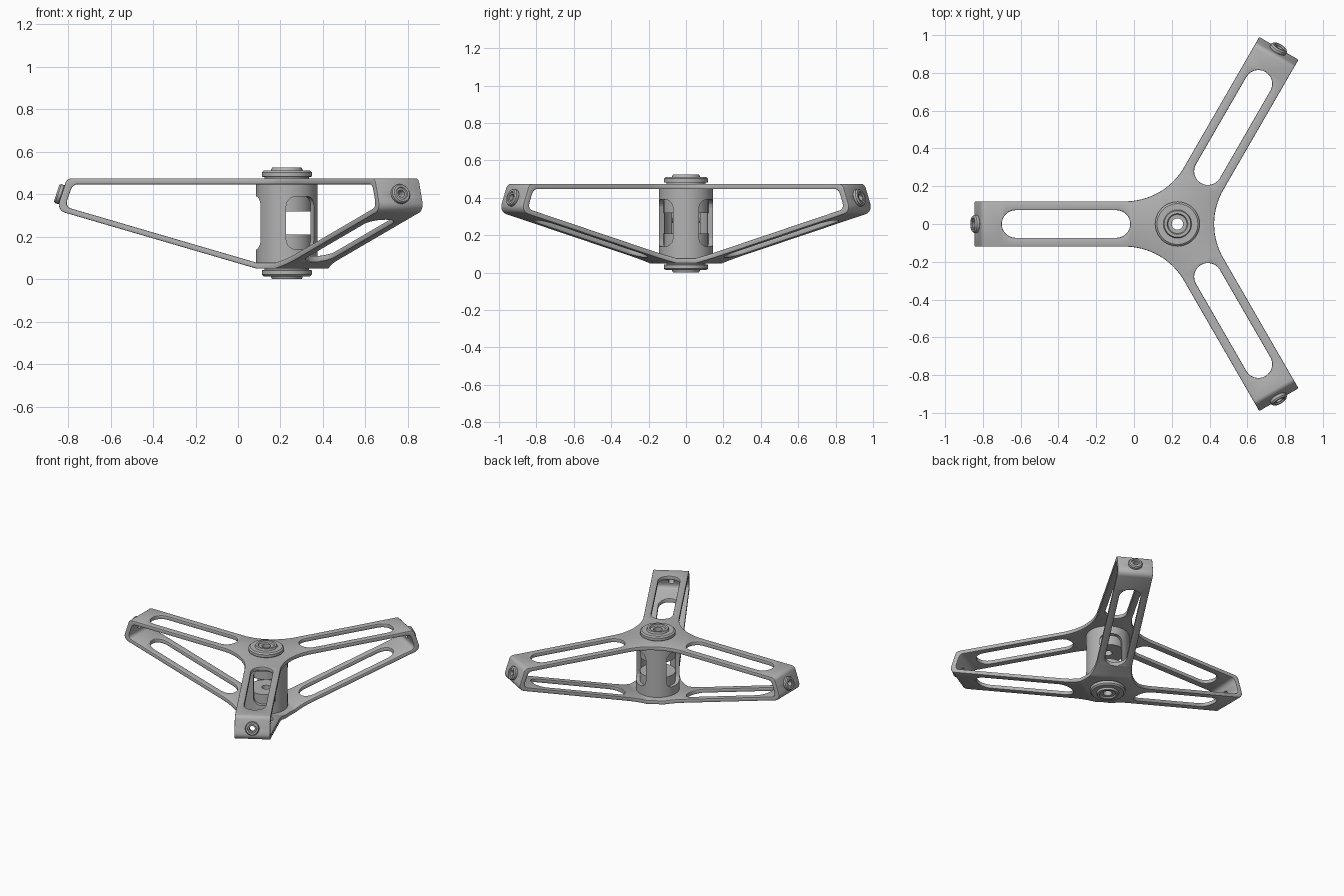
import bpy, bmesh, math
from mathutils import Vector, Matrix

if "Cube" in bpy.data.objects:
    bpy.data.objects.remove(bpy.data.objects["Cube"], do_unlink=True)

HUB = Matrix.Translation((0.23, 0, 0))
ARMS = [math.radians(a) for a in (180, 60, -60)]
HALF, FILLET = 0.12, 0.36                  # arm half width, web fillet between arms
FILLET_END = (HALF + FILLET) / math.tan(math.pi / 3)
SEAM_END = ((HALF + FILLET) / math.sin(math.pi / 3) - FILLET) / 2
SLOT_A, SLOT_B, SLOT_R = 0.25, 0.93, 0.073
BORE = 0.018

metal = bpy.data.materials.new("satin grey metal")
metal.use_nodes = True
metal.diffuse_color = (0.45, 0.45, 0.45, 1)
metal.node_tree.nodes["Principled BSDF"].inputs["Base Color"].default_value = (0.45, 0.45, 0.45, 1)


def make(name, bm):
    bmesh.ops.remove_doubles(bm, verts=bm.verts[:], dist=1e-5)
    bmesh.ops.recalc_face_normals(bm, faces=bm.faces[:])
    mesh = bpy.data.meshes.new(name)
    bm.to_mesh(mesh)
    bm.free()
    mesh.materials.append(metal)
    ob = bpy.data.objects.new(name, mesh)
    bpy.context.collection.objects.link(ob)
    return ob


def activate(ob):
    bpy.ops.object.select_all(action='DESELECT')
    ob.select_set(True)
    bpy.context.view_layer.objects.active = ob


def smooth(ob):
    activate(ob)
    bpy.ops.object.shade_smooth_by_angle(angle=math.radians(30))


def lathe(name, profile, matrix, steps=48):
    bm = bmesh.new()
    vs = [bm.verts.new((r, 0, z)) for r, z in profile]
    es = [bm.edges.new((vs[i - 1], vs[i])) for i in range(len(vs))]
    bmesh.ops.spin(bm, geom=vs + es, cent=(0, 0, 0), axis=(0, 0, 1),
                   angle=math.tau, steps=steps, use_merge=True)
    bmesh.ops.transform(bm, matrix=matrix, verts=bm.verts[:])
    ob = make(name, bm)
    smooth(ob)
    return ob


# plan shape of one arm: half width and slot half width along its length
def width(s):
    if s <= SEAM_END:
        return s * math.tan(math.pi / 3)
    if s < FILLET_END:
        return HALF + FILLET - math.sqrt(FILLET ** 2 - (FILLET_END - s) ** 2)
    return HALF


def slot(s):
    e = min(s - SLOT_A, SLOT_B - s, SLOT_R)
    return 0 if e <= 0 else math.sqrt(max(0, SLOT_R ** 2 - (SLOT_R - e) ** 2))


def underside(s):
    return max(0.05, 0.055 + 0.292 * (s - 0.16))


def round_corner(prev, c, nxt, r, n=6):
    a, b = (prev - c).normalized(), (nxt - c).normalized()
    half = a.angle(b) / 2
    centre = c + (a + b).normalized() * (r / math.sin(half))
    p, q = ((c + d * (r / math.tan(half)) - centre).normalized() for d in (a, b))
    return [centre + p.slerp(q, i / n) * r for i in range(n + 1)]


# side profile of one arm: top plate, rounded end wall with bore, sloping bottom plate
stations = {0.04, 0.143, 0.6}
for i in range(9):
    stations.add(SEAM_END + (FILLET_END - SEAM_END) * i / 8)
    e = SLOT_R * (1 - math.cos(math.pi / 2 * i / 8))
    stations |= {SLOT_A + e, SLOT_B - e}
stations = sorted(stations)


def rail(top, lift, a, b, ra, rb, bore_centre):
    a, b, bore_centre = Vector(a), Vector(b), Vector(bore_centre)
    path = [(s, top, slot(s)) for s in stations]
    path += [(p.x, p.y, 0) for p in round_corner(Vector((0.9, top)), a, b, ra)]
    d = (b - a).normalized()
    for i in range(13):
        t = math.pi * i / 12
        p = bore_centre - d * (BORE * math.cos(t))
        path.append((p.x, p.y, BORE * math.sin(t)))
    inner_end = Vector((0.9, underside(0.9) + lift))
    path += [(p.x, p.y, 0) for p in round_corner(a, b, inner_end, rb)]
    path += [(s, underside(s) + lift, slot(s)) for s in reversed(stations)]
    return path


WALL = Vector((1.061, 0.398))
NORMAL = Vector((0.949, 0.316))
outer = rail(0.475, 0, (1.035, 0.475), (1.085, underside(1.085)), 0.03, 0.04, WALL)
inner = rail(0.447, 0.028, (1.008, 0.447), (1.043, underside(1.043) + 0.028),
             0.035, 0.026, WALL - NORMAL * 0.034)

# three armed frame
bm = bmesh.new()
for ang in ARMS:
    m = HUB @ Matrix.Rotation(ang, 4, 'Z')
    for side in (-1, 1):
        rows = []
        for (s, z, h), (s2, z2, h2) in zip(outer, inner):
            rows.append([bm.verts.new(m @ Vector(p)) for p in (
                (s, side * h, z), (s, side * width(s), z),
                (s2, side * width(s2), z2), (s2, side * h2, z2))])
        for i in range(len(rows) - 1):
            p, q = rows[i], rows[i + 1]
            bm.faces.new((p[0], p[1], q[1], q[0]))
            bm.faces.new((p[2], p[3], q[3], q[2]))
            if min(outer[i][0], outer[i + 1][0]) > SEAM_END - 1e-6:
                bm.faces.new((p[1], p[2], q[2], q[1]))
            if max(outer[i][2], outer[i + 1][2]) > 1e-5:
                bm.faces.new((p[3], p[0], q[0], q[3]))
        for row in (rows[0], rows[-1]):
            bm.faces.new(row)
frame = make("three_arm_frame", bm)
bev = frame.modifiers.new("edge_round", 'BEVEL')
bev.width, bev.segments, bev.limit_method = 0.005, 2, 'ANGLE'
bev.angle_limit = math.radians(50)
bev.use_clamp_overlap = False
activate(frame)
bpy.ops.object.modifier_apply(modifier=bev.name)
smooth(frame)

# hub tube with one rounded window facing each arm
tube = lathe("hub_tube", [(0.118, 0.06), (0.145, 0.06), (0.145, 0.46), (0.118, 0.46)], HUB, 64)
lo, hi, hw = 0.14, 0.39, 0.075
corners = [Vector(c) for c in ((-hw, lo), (hw, lo), (hw, hi), (-hw, hi))]
outline = []
for i in range(4):
    outline += round_corner(corners[i - 1], corners[i], corners[(i + 1) % 4], 0.045)
for ang in ARMS:
    bm = bmesh.new()
    face = bm.faces.new([bm.verts.new((0.05, p.x, p.y)) for p in outline])
    ext = bmesh.ops.extrude_face_region(bm, geom=[face], use_keep_orig=True)
    bmesh.ops.translate(bm, vec=(0.2, 0, 0),
                        verts=[g for g in ext["geom"] if isinstance(g, bmesh.types.BMVert)])
    bmesh.ops.transform(bm, matrix=HUB @ Matrix.Rotation(ang, 4, 'Z'), verts=bm.verts[:])
    cutter = make("window_cutter", bm)
    cutter.hide_render = True
    cut = tube.modifiers.new("window", 'BOOLEAN')
    cut.operation, cut.solver, cut.object = 'DIFFERENCE', 'EXACT', cutter
    activate(tube)
    bpy.ops.object.modifier_apply(modifier=cut.name)
    bpy.data.objects.remove(cutter, do_unlink=True)
smooth(tube)

# bearings inside the tube, and stepped caps outside the plates
lathe("upper_bearing", [(0.03, 0.32), (0.119, 0.32), (0.119, 0.47), (0.03, 0.47)], HUB)
lathe("lower_bearing", [(0.03, 0.055), (0.119, 0.055), (0.119, 0.21), (0.03, 0.21)], HUB)
cap = [(0.03, -0.01), (0.105, -0.01), (0.105, 0.006), (0.118, 0.008), (0.118, 0.028),
       (0.108, 0.037), (0.075, 0.037), (0.07, 0.05), (0.055, 0.05), (0.05, 0.04), (0.03, 0.04)]
lathe("top_cap", cap, HUB @ Matrix.Translation((0, 0, 0.475)))
lathe("bottom_cap", cap, HUB @ Matrix.Translation((0, 0, 0.05)) @ Matrix.Rotation(math.pi, 4, 'X'))

# bored boss on each arm end
boss = [(BORE, -0.008), (0.04, -0.008), (0.047, 0.002), (0.047, 0.016), (0.041, 0.024),
        (0.03, 0.024), (0.027, 0.018), (BORE, 0.018)]
tilt = Vector((NORMAL.x, 0, NORMAL.y)).to_track_quat('Z', 'Y').to_matrix().to_4x4()
for i, ang in enumerate(ARMS):
    place = HUB @ Matrix.Rotation(ang, 4, 'Z') @ Matrix.Translation((WALL.x, 0, WALL.y)) @ tilt
    lathe("arm_end_boss_%d" % (i + 1), boss, place, 32)
